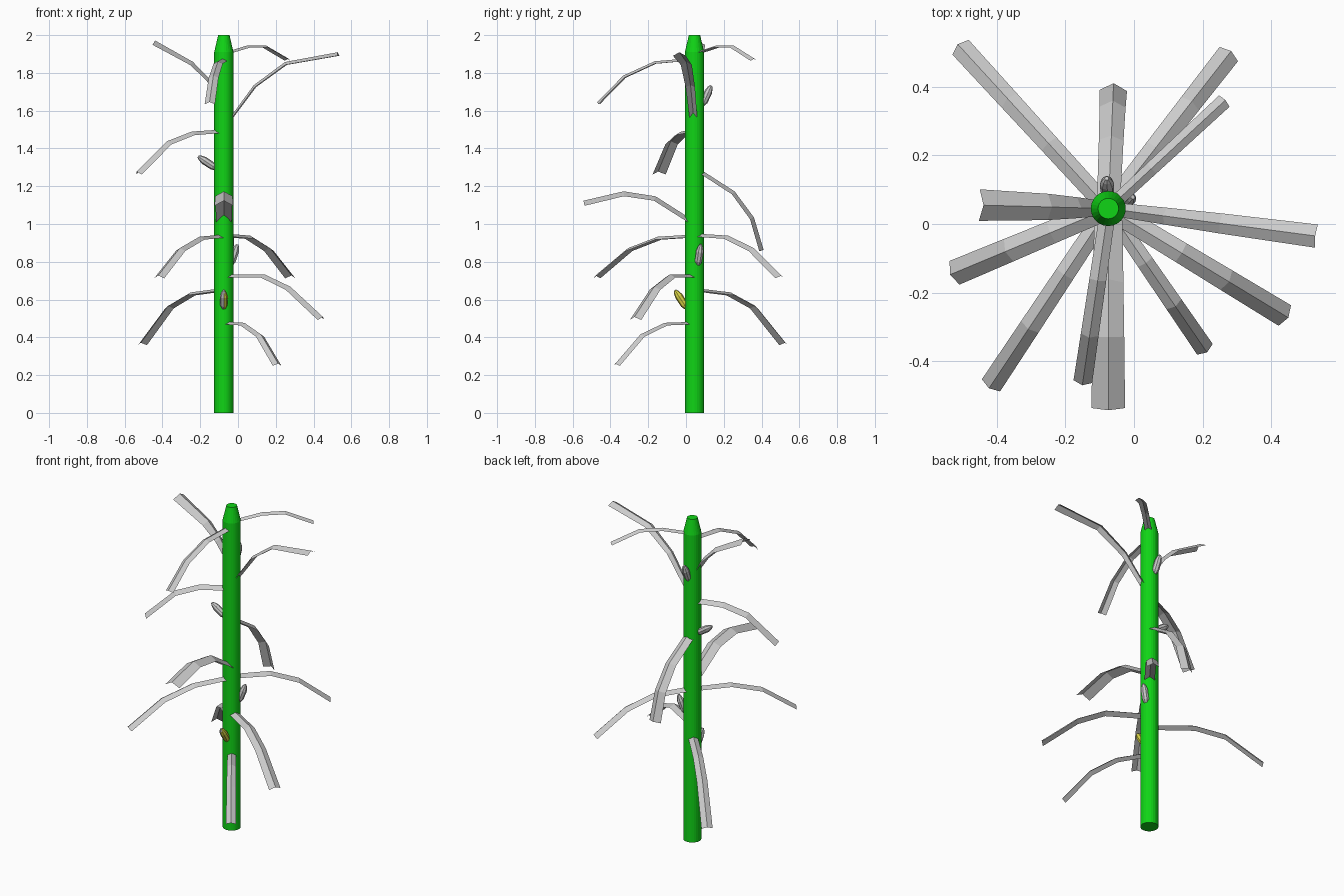
import bpy, bmesh, math
from mathutils import Vector

if "Cube" in bpy.data.objects:
    bpy.data.objects.remove(bpy.data.objects["Cube"])


def material(name, rgb):
    m = bpy.data.materials.new(name)
    m.diffuse_color = (*rgb, 1)
    m.use_nodes = True
    m.node_tree.nodes["Principled BSDF"].inputs["Base Color"].default_value = m.diffuse_color
    return m


GREEN = material("stalk green", (0.005, 0.66, 0.008))
GREY = material("leaf grey", (0.6, 0.6, 0.6))
YELLOW = material("kernel yellow", (0.72, 0.68, 0.06))
AXIS = Vector((-0.075, 0.045, 0))


def finish(bm, name, mats):
    me = bpy.data.meshes.new(name)
    bm.to_mesh(me)
    bm.free()
    for m in mats:
        me.materials.append(m)
    ob = bpy.data.objects.new(name, me)
    bpy.context.collection.objects.link(ob)
    return ob


def lathe(name, start, direction, profile, sides, mats):
    """Closed turned solid; profile is (distance along, radius)."""
    bm = bmesh.new()
    q = Vector(direction).to_track_quat('Z', 'Y')
    rings = []
    for d, r in profile:
        rings.append([bm.verts.new(Vector(start) + q @ Vector((
            r * math.cos(2 * math.pi * i / sides), r * math.sin(2 * math.pi * i / sides), d)))
            for i in range(sides)])
    for a, b in zip(rings, rings[1:]):
        for i in range(sides):
            j = (i + 1) % sides
            bm.faces.new((a[i], a[j], b[j], b[i]))
    bm.faces.new(rings[0][::-1])
    bm.faces.new(rings[-1])
    bm.normal_update()
    return finish(bm, name, mats)


def leaf(name, tip, width, path, base=0.85):
    """Ridged strip bent along path of (fraction of reach, height)."""
    reach = Vector((tip[0], tip[1], 0)) - AXIS
    side = Vector((0, 0, 1)).cross(reach).normalized()
    pts = [AXIS + reach * f + Vector((0, 0, z)) for f, z in path]
    bm = bmesh.new()
    rows = []
    for i, p in enumerate(pts):
        t = pts[min(i + 1, len(pts) - 1)] - pts[max(i - 1, 0)]
        up = t.cross(side).normalized()
        w = width * (base + (1 - base) * i / (len(pts) - 1)) / 2
        rise = up * w * 0.28
        rows.append([bm.verts.new(p + side * w - rise), bm.verts.new(p + rise),
                     bm.verts.new(p - side * w - rise)])
    for a, b in zip(rows, rows[1:]):
        for k in (0, 1):
            bm.faces.new((a[k], a[k + 1], b[k + 1], b[k]))
    bm.normal_update()
    return finish(bm, name, [GREY])


# Stalk with tapered top
stalk = lathe("stalk", AXIS, (0, 0, 1), [(0, .051), (1.91, .051), (2, .03)], 24, [GREEN])

# Leaves: tip x y, width, bent path
leaf("leaf_back_left", (-.51, .52), .064, [(.06, .65), (.40, .63), (.67, .56), (1, .365)])
leaf("leaf_back", (-.06, .40), .08, [(.1, 1.275), (.58, 1.165), (.86, 1.03), (1, .86)])
leaf("leaf_back_right", (.28, .50), .068, [(.06, .94), (.39, .93), (.68, .865), (1, .72)])
leaf("leaf_top_back", (.265, .36), .045, [(.08, 1.91), (.37, 1.94), (.65, 1.94), (1, 1.87)])
leaf("leaf_top_right", (.53, -.035), .068, [(.05, 1.55), (.27, 1.73), (.54, 1.85), (1, 1.90)], .6)
leaf("leaf_front_right", (.445, -.27), .07, [(.06, .725), (.41, .725), (.67, .66), (1, .50)])
leaf("leaf_low_front", (.21, -.37), .055, [(.06, .475), (.38, .47), (.68, .41), (1, .255)])
leaf("leaf_front", (-.075, -.54), .098, [(.05, 1.02), (.36, 1.135), (.64, 1.16), (1, 1.11)])
leaf("leaf_top_front", (-.15, -.465), .055, [(.07, 1.87), (.41, 1.855), (.73, 1.78), (1, 1.64)])
leaf("leaf_front_left", (-.42, -.475), .064, [(.06, .935), (.37, .925), (.67, .865), (1, .72)])
leaf("leaf_left", (-.53, -.145), .075, [(.06, 1.49), (.37, 1.48), (.65, 1.43), (1, 1.27)])
leaf("leaf_top_left", (-.445, .055), .092, [(.05, 1.66), (.23, 1.765), (.46, 1.85), (1, 1.96)], .5)

# Ears leaning out from the stalk
EAR = [(0, .012), (.02, .02), (.075, .021), (.1, .014), (.113, .006)]
for name, ang, z in (("ear_back", 93, 1.63), ("ear_left", 180, 1.295),
                     ("ear_right", 25, .785), ("ear_front", -90, .555)):
    a = math.radians(ang)
    out = Vector((math.cos(a), math.sin(a), 0))
    tilt = .45 if name == "ear_back" else 1.5 if name == "ear_left" else .35 if name == "ear_right" else .65
    ear = lathe(name, AXIS + out * .042 + Vector((0, 0, z)), out * tilt + Vector((0, 0, 1)),
                EAR, 8, [GREY, YELLOW])
    if name == "ear_front":  # open husk shows kernels on one side
        for p in ear.data.polygons:
            p.material_index = int(p.normal.x > .35)
